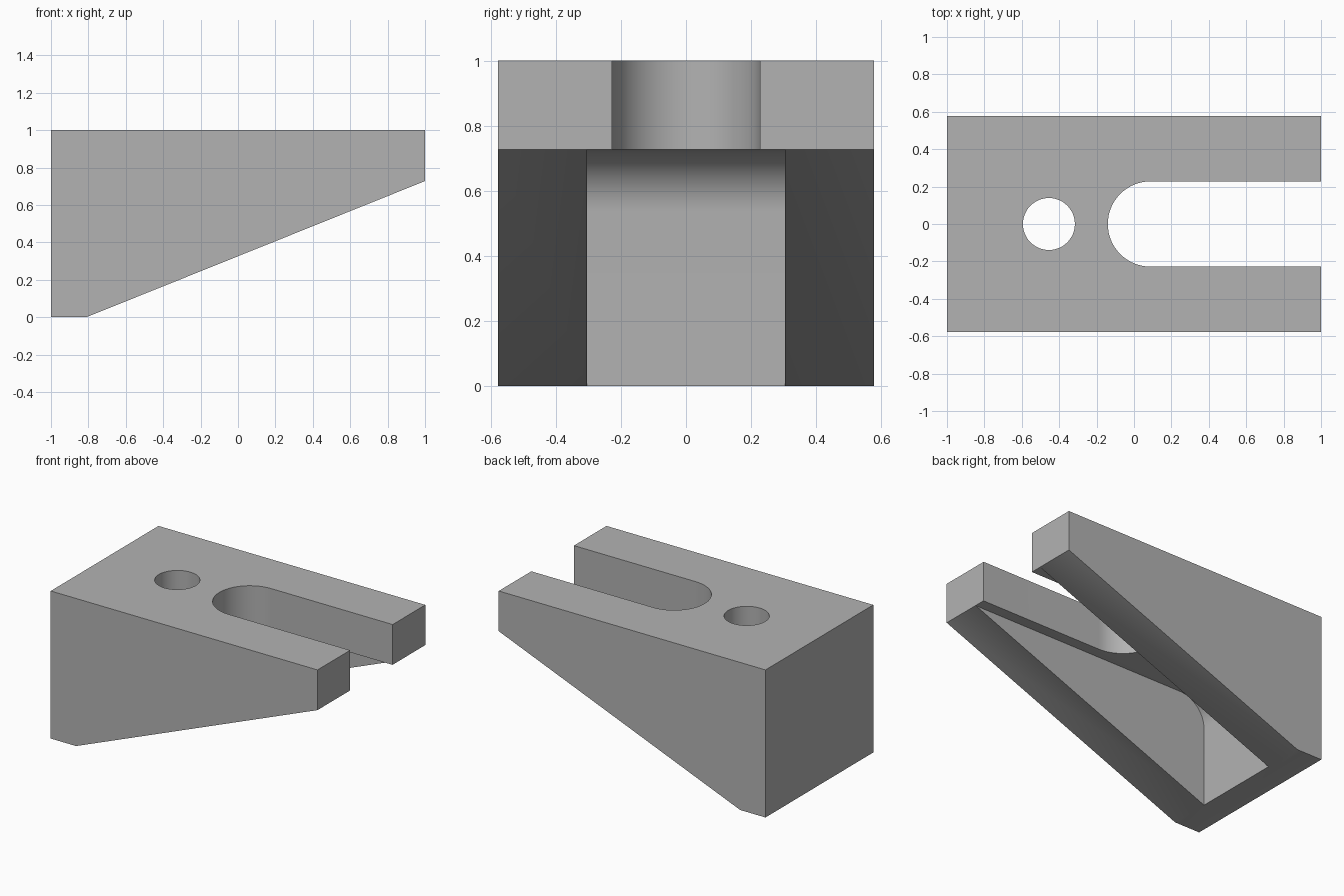
import bpy, bmesh, math
from mathutils import Vector

if "Cube" in bpy.data.objects:
    bpy.data.objects.remove(bpy.data.objects["Cube"])

HALF_WIDTH = 0.577
TIP_Z = 0.7275        # underside of the arm tips
CEILING = 0.7265      # roof of the pocket
TOE_X = -0.81         # where the sloping underside meets the foot

steel = bpy.data.materials.new("plain grey")
steel.use_nodes = True
grey = (0.45, 0.45, 0.45, 1)
steel.diffuse_color = grey
steel.node_tree.nodes["Principled BSDF"].inputs["Base Color"].default_value = grey


def arc(cx, cy, r, start, end, steps):
    """Points on an arc, angles in degrees."""
    angles = [math.radians(start + (end - start) * i / steps) for i in range(steps + 1)]
    return [(cx + r * math.cos(a), cy + r * math.sin(a)) for a in angles]


def prism(name, outline, low, high, axis):
    """Extrude a closed outline along y (outline in xz) or z (outline in xy)."""
    bm = bmesh.new()
    place = (lambda p: (p[0], low, p[1])) if axis == "y" else (lambda p: (p[0], p[1], low))
    face = bm.faces.new([bm.verts.new(place(p)) for p in outline])
    moved = bmesh.ops.extrude_face_region(bm, geom=[face])["geom"]
    step = Vector((0, high - low, 0) if axis == "y" else (0, 0, high - low))
    bmesh.ops.translate(bm, vec=step, verts=[v for v in moved if isinstance(v, bmesh.types.BMVert)])
    bmesh.ops.recalc_face_normals(bm, faces=bm.faces)
    mesh = bpy.data.meshes.new(name)
    bm.to_mesh(mesh)
    bm.free()
    mesh.materials.append(steel)
    obj = bpy.data.objects.new(name, mesh)
    bpy.context.collection.objects.link(obj)
    return obj


# Wedge-shaped body
body = prism("wedge_block", [(-1, 0), (TOE_X, 0), (1, TIP_Z), (1, 1), (-1, 1)],
             -HALF_WIDTH, HALF_WIDTH, "y")

# Underside pocket, rounded where the back wall meets the roof
fillet = 0.19
pocket = [(TOE_X, -0.2), (1.2, -0.2), (1.2, CEILING)]
pocket += arc(TOE_X + fillet, CEILING - fillet, fillet, 90, 180, 16)

# Open slot with a round end, and the bolt hole behind it
slot_r = 0.228
slot = [(1.2, slot_r)] + arc(0.088, 0, slot_r, 90, 270, 32) + [(1.2, -slot_r)]
hole = arc(-0.455, 0, 0.139, 0, 360, 48)[:-1]

cutters = [
    prism("pocket_cutter", pocket, -0.304, 0.304, "y"),
    prism("slot_cutter", slot, 0.5, 1.2, "z"),
    prism("hole_cutter", hole, 0.5, 1.2, "z"),
]
for cutter in cutters:
    cut = body.modifiers.new(cutter.name, "BOOLEAN")
    cut.operation, cut.solver, cut.object = "DIFFERENCE", "EXACT", cutter

# Apply the cuts and remove the cutters
bpy.ops.object.select_all(action="DESELECT")
bpy.context.view_layer.objects.active = body
body.select_set(True)
for cutter in cutters:
    bpy.ops.object.modifier_apply(modifier=cutter.name)
    bpy.data.objects.remove(cutter)
bpy.ops.object.shade_smooth_by_angle(angle=math.radians(30))
